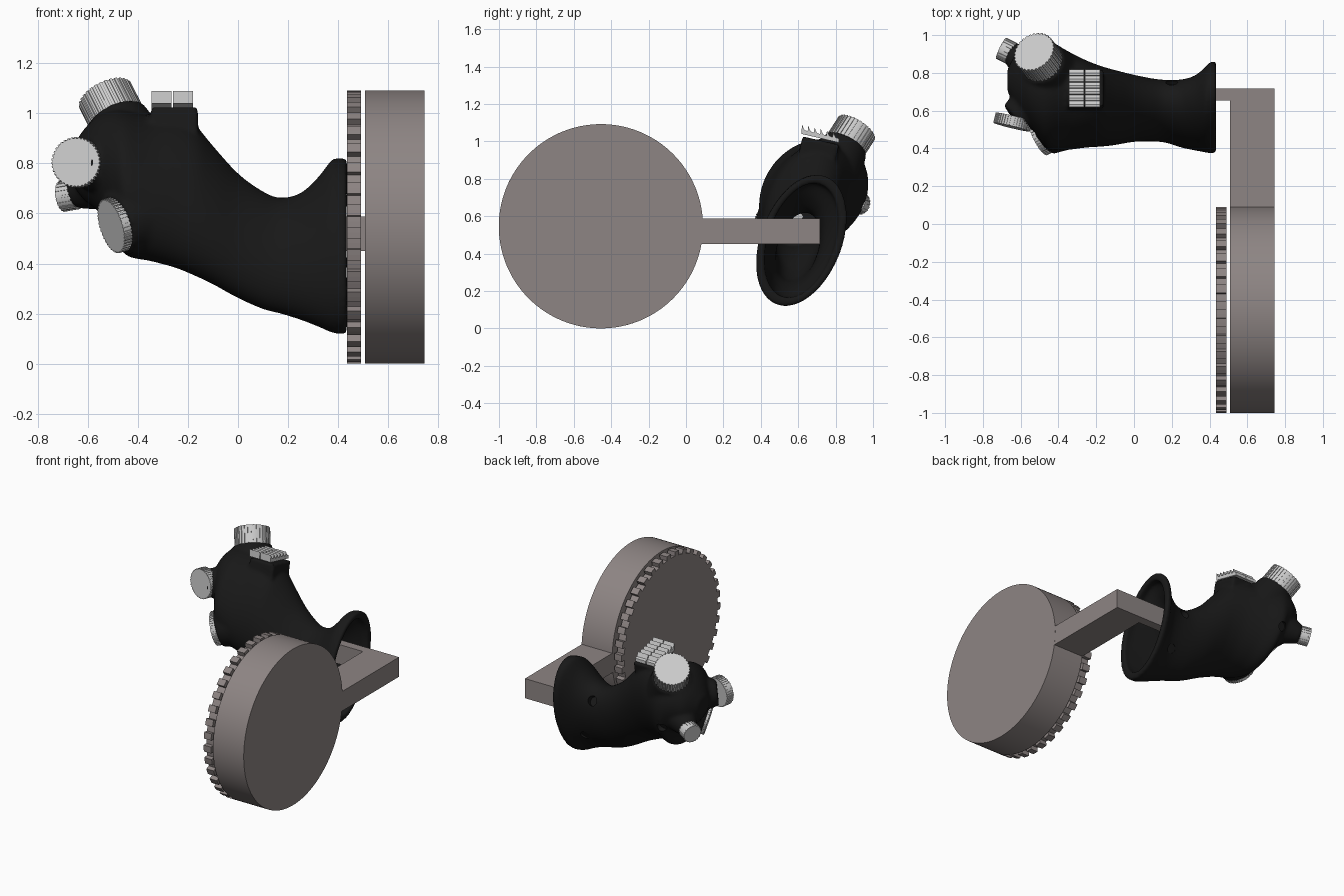
import bpy, bmesh, math
from mathutils import Vector, Matrix

if "Cube" in bpy.data.objects:
    bpy.data.objects.remove(bpy.data.objects["Cube"])


def material(name, col):
    m = bpy.data.materials.new(name)
    m.diffuse_color = (*col, 1)
    m.use_nodes = True
    m.node_tree.nodes["Principled BSDF"].inputs["Base Color"].default_value = m.diffuse_color
    return m


BLACK = material("black_rubber", (0.009, 0.009, 0.009))
GREY = material("warm_grey", (0.27, 0.235, 0.23))
SILVER = material("light_silver", (0.60, 0.60, 0.60))


def finish(name, bm, mat):
    bmesh.ops.recalc_face_normals(bm, faces=bm.faces)
    me = bpy.data.meshes.new(name)
    bm.to_mesh(me)
    bm.free()
    me.materials.append(mat)
    ob = bpy.data.objects.new(name, me)
    bpy.context.collection.objects.link(ob)
    return ob


def activate(ob):
    bpy.ops.object.select_all(action='DESELECT')
    ob.select_set(True)
    bpy.context.view_layer.objects.active = ob


def smooth(ob, deg=35):
    activate(ob)
    bpy.ops.object.shade_smooth_by_angle(angle=math.radians(deg))


def frame(origin, axis):
    return Matrix.Translation(origin) @ Vector(axis).to_track_quat('Z', 'Y').to_matrix().to_4x4()


def prism(bm, pts, sweep):
    """Closed polygon of 3D points swept along a vector."""
    a = [bm.verts.new(p) for p in pts]
    b = [bm.verts.new(Vector(p) + Vector(sweep)) for p in pts]
    bm.faces.new(a)
    bm.faces.new(b[::-1])
    for i in range(len(a)):
        j = (i + 1) % len(a)
        bm.faces.new((a[i], a[j], b[j], b[i]))


def ribbed(bm, mat, r_in, r_out, h, ribs):
    """Disc with square ribs round its rim, along local z from 0 to h."""
    pts = []
    for i in range(ribs):
        for k, r in ((0, r_out), (.25, r_out), (.5, r_out), (.5, r_in), (.75, r_in), (1, r_in)):
            t = (i + k) / ribs * math.tau
            pts.append(mat @ Vector((r * math.cos(t), r * math.sin(t), 0)))
    prism(bm, pts, mat.to_3x3() @ Vector((0, 0, h)))


def cone(bm, p, q, r1, r2, seg=40):
    p, q = Vector(p), Vector(q)
    bmesh.ops.create_cone(bm, cap_ends=True, segments=seg, radius1=r1, radius2=r2,
                          depth=(q - p).length, matrix=frame((p + q) / 2, q - p))


# Wheel and toothed disc beside it
C = Vector((0, -0.455, 0.546))
bm = bmesh.new()
cone(bm, C + Vector((.508, 0, 0)), C + Vector((.745, 0, 0)), .546, .546, 128)
smooth(finish("wheel", bm, GREY))
bm = bmesh.new()
ribbed(bm, frame(C + Vector((.435, 0, 0)), (1, 0, 0)), .516, .546, .056, 38)
finish("toothed_disc", bm, GREY)

# Bent arm from wheel into the grip
bm = bmesh.new()
prism(bm, [(x, y, .45) for x, y in ((.508, 0), (.744, 0), (.744, .717), (.28, .717), (.28, .655), (.508, .655))],
      (0, 0, .137))
finish("bent_arm", bm, GREY)

# Grip sections: x, y min, y max, z min, z max, lean
SECTIONS = [
    (-.67, .70, .82, .73, .85, .0), (-.62, .61, .91, .66, .93, .0), (-.56, .53, .95, .61, .99, .05),
    (-.50, .45, .97, .53, 1.01, .1), (-.45, .395, .972, .435, 1.01, .15), (-.35, .393, .915, .41, .99, .3),
    (-.25, .405, .865, .383, .985, .35), (-.17, .41, .835, .35, .95, .35), (-.10, .418, .815, .317, .87, .35),
    (0, .435, .79, .262, .76, .35), (.10, .437, .77, .218, .688, .35), (.17, .43, .763, .20, .663, .35),
    (.25, .405, .765, .175, .682, .35), (.32, .39, .785, .148, .745, .35), (.375, .38, .828, .124, .815, .35),
    (.40, .375, .855, .12, .82, .35), (.435, .375, .86, .12, .82, .35)]


def refine(rows, n=4):
    """Catmull-Rom interpolation between sections."""
    out = []
    for i in range(len(rows) - 1):
        w = [rows[max(i - 1, 0)], rows[i], rows[i + 1], rows[min(i + 2, len(rows) - 1)]]
        for k in range(n):
            t = k / n
            out.append([.5 * (2 * b + (c - a) * t + (2 * a - 5 * b + 4 * c - d) * t * t
                              + (3 * b - a - 3 * c + d) * t ** 3) for a, b, c, d in zip(*w)])
    return out + [list(rows[-1])]


def section(bm, row, wall, n=56):
    x, y0, y1, z0, z1, lean = row
    a, b, ph = (y1 - y0) / 2 - wall, (z1 - z0) / 2 - wall, math.asin(lean)
    return [bm.verts.new((x, (y0 + y1) / 2 + a * math.cos(t), (z0 + z1) / 2 + b * math.sin(t + ph)))
            for t in (i / n * math.tau for i in range(n))]


# Hollow grip body, with stems for the buttons merged into one skin
bm = bmesh.new()
rows = refine(SECTIONS)
rings = [section(bm, r, 0) for r in rows]
rings += [section(bm, r, .045) for r in reversed(rows) if r[0] > -.31]
bm.faces.new(rings[0])
bm.faces.new(rings[-1])
for r, s in zip(rings, rings[1:]):
    for i in range(len(r)):
        j = (i + 1) % len(r)
        bm.faces.new((r[i], r[j], s[j], s[i]))
bmesh.ops.recalc_face_normals(bm, faces=bm.faces)
cone(bm, (-.40, .75, .79), (-.488, .858, .985), .17, .122)
cone(bm, (-.45, .70, .78), (-.637, .56, .802), .15, .085)
cone(bm, (-.36, .55, .60), (-.485, .478, .555), .16, .122)
cone(bm, (-.47, .80, .75), (-.655, .905, .675), .15, .058)
bmesh.ops.create_cube(bm, size=1, matrix=Matrix.Translation((-.255, .71, .955))
                      @ Matrix.Rotation(math.radians(-13), 4, 'X') @ Matrix.Diagonal((.19, .20, .10, 1)))
grip = finish("grip", bm, BLACK)
m = grip.modifiers.new("skin", 'REMESH')
m.mode, m.voxel_size = 'VOXEL', .011
m = grip.modifiers.new("soften", 'SMOOTH')
m.factor, m.iterations = .5, 7

# Screw recesses
bm = bmesh.new()
for p, d in (((.20, .735, .58), (0, .8, .5)), ((.28, .72, .31), (0, .85, -.5)), ((-.47, .935, .66), (0, .9, -.4))):
    d = Vector(d).normalized()
    cone(bm, Vector(p) - d * .015, Vector(p) + d * .15, .032, .032, 24)
cutter = finish("recess_cutter", bm, BLACK)
cutter.hide_render = True
m = grip.modifiers.new("recesses", 'BOOLEAN')
m.operation, m.object = 'DIFFERENCE', cutter
activate(grip)
for name in [m.name for m in grip.modifiers]:
    bpy.ops.object.modifier_apply(modifier=name)
bpy.data.objects.remove(cutter)
smooth(grip, 50)

# Ribbed buttons: name, outer face centre, axis, radius, depth, ribs
for name, top, axis, r, h, ribs in (
        ("top_knob", (-.530, .912, 1.070), (-.39, .50, .775), .115, .12, 32),
        ("side_button", (-.648, .513, .805), (-.23, -.95, .06), .100, .055, 40),
        ("trigger_button", (-.507, .466, .549), (-.90, -.42, -.28), .112, .035, 44),
        ("end_button", (-.703, .930, .668), (-.87, .42, -.15), .062, .065, 20)):
    bm = bmesh.new()
    d = Vector(axis).normalized()
    ribbed(bm, frame(Vector(top) - d * h, d), r * .955, r, h, ribs)
    if name == "trigger_button":  # inner end seen through the hollow grip
        cone(bm, Vector(top) - d * .26, Vector(top) - d * .02, .06, .06)
    finish(name, bm, SILVER)

# Split serrated thumb plate
N = 6
for x, side in ((-.345, "left"), (-.260, "right")):
    pts = [(x, .617, 1.04), (x, .817, .993)]
    for i in range(N, 0, -1):
        for f, up in ((i / N, .022), ((i - .5) / N, .024), ((i - .9) / N, .050)):
            pts.append((x, .617 + .2 * f, 1.04 - .047 * f + up))
    bm = bmesh.new()
    prism(bm, pts, (.080, 0, 0))
    finish("thumb_plate_" + side, bm, SILVER)
